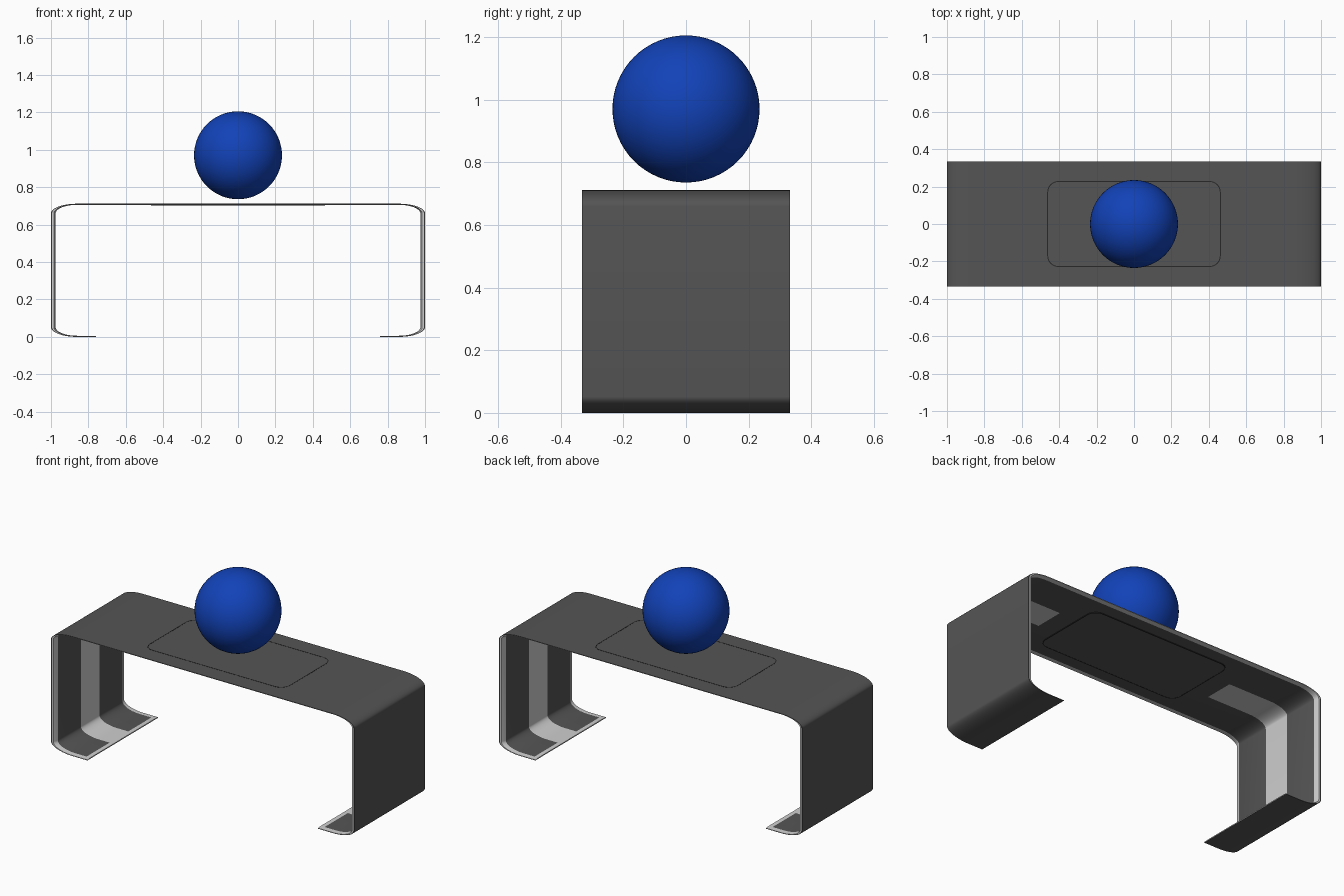
import bpy, bmesh, math

if "Cube" in bpy.data.objects:
    bpy.data.objects.remove(bpy.data.objects["Cube"])


def material(name, rgb):
    m = bpy.data.materials.new(name)
    m.diffuse_color = (*rgb, 1)
    m.use_nodes = True
    m.node_tree.nodes["Principled BSDF"].inputs["Base Color"].default_value = m.diffuse_color
    return m


dark = material("dark grey", (0.09, 0.09, 0.09))
light = material("light grey", (0.62, 0.62, 0.62))
blue = material("blue", (0.006, 0.055, 0.48))
black = material("groove black", (0.02, 0.02, 0.02))

TOP, RX, RZ = 0.712, 0.14, 0.052      # height and corner radii
TX, TZ = 0.025, 0.006                 # wall thickness of legs / top
STRIPE, FOOT, FOOT_RIM = 0.58, 0.76, 0.785


def finish(bm, name, mats, smooth=True):
    bmesh.ops.recalc_face_normals(bm, faces=bm.faces)
    me = bpy.data.meshes.new(name)
    bm.to_mesh(me)
    bm.free()
    for m in mats:
        me.materials.append(m)
    ob = bpy.data.objects.new(name, me)
    bpy.context.collection.objects.link(ob)
    if smooth:
        bpy.ops.object.select_all(action='DESELECT')
        bpy.context.view_layer.objects.active = ob
        ob.select_set(True)
        bpy.ops.object.shade_smooth_by_angle(angle=math.radians(30))
    return ob


# Path of the bent sheet, right half: (x, z, inward x, inward z)
half = [(STRIPE, TOP, 0, -TZ)]
N = 16
for i in range(N + 1):
    a = math.pi / 2 * (1 - i / N)
    c, s = math.cos(a), math.sin(a)
    half.append((1 - RX + RX * c, TOP - RZ + RZ * s, -TX * c, -TZ * s))
for i in range(N + 1):
    a = -math.pi / 2 * i / N
    c, s = math.cos(a), math.sin(a)
    half.append((1 - RX + RX * c, RZ + RZ * s, -TX * c, -TZ * s))
half += [(FOOT_RIM, 0, 0, TZ), (FOOT, 0, 0, TZ)]
path = [(-x, z, -dx, dz) for x, z, dx, dz in reversed(half)] + half

# Cross-section of the sheet: (y, share of thickness), with chamfered rim
W, RIM, ST = 0.333, 0.305, 0.0875
section = [(-W, 0), (W, 0), (W, .25), (W, .6), (RIM, 1), (ST, 1),
           (-ST, 1), (-RIM, 1), (-W, .6), (-W, .25)]
LIGHT_STRIPS = (2, 3, 7, 8)

# Bent table sheet: top, legs and feet in one sweep
bm = bmesh.new()
rings = [[bm.verts.new((x + dx * t, y, z + dz * t)) for y, t in section]
         for x, z, dx, dz in path]
n = len(section)
for k, (r0, r1) in enumerate(zip(rings, rings[1:])):
    tip = k in (0, len(rings) - 2)
    middle = k == len(half) - 1
    for j in range(n):
        f = bm.faces.new((r0[j], r0[(j + 1) % n], r1[(j + 1) % n], r1[j]))
        is_light = (j in LIGHT_STRIPS or (j == 5 and not middle)
                    or (tip and j in (4, 6)))
        f.material_index = 1 if is_light else 0
for r in (rings[0], rings[-1]):
    bm.faces.new(r).material_index = 1
finish(bm, "table_sheet", [dark, light])


def outline(hx, hy, r, z, bm):
    pts = []
    for q, (sx, sy) in enumerate(((1, 1), (-1, 1), (-1, -1), (1, -1))):
        for i in range(7):
            a = math.pi / 2 * (q + i / 6)
            pts.append(bm.verts.new((sx * (hx - r) + r * math.cos(a),
                                     sy * (hy - r) + r * math.sin(a), z)))
    return pts


def bridge(bm, a, b):
    for i in range(len(a)):
        j = (i + 1) % len(a)
        bm.faces.new((a[i], a[j], b[j], b[i]))


# Panel under the table top
bm = bmesh.new()
up = outline(.46, .228, .06, TOP - TZ + .001, bm)
low = outline(.46, .228, .06, TOP - TZ - .003, bm)
bridge(bm, up, low)
bm.faces.new(up)
bm.faces.new(low)
finish(bm, "underside_panel", [dark], False)

# Thin groove lines around the panel, above and below
for name, z0, z1 in (("top_groove", TOP - .001, TOP + .0008),
                     ("underside_groove", TOP - TZ - .0038, TOP - TZ + .001)):
    bm = bmesh.new()
    loops = [outline(.464, .230, .06, z0, bm), outline(.464, .230, .06, z1, bm),
             outline(.459, .225, .055, z1, bm), outline(.459, .225, .055, z0, bm)]
    for i in range(4):
        bridge(bm, loops[i], loops[(i + 1) % 4])
    finish(bm, name, [black], False)

# Floating ball
bm = bmesh.new()
bmesh.ops.create_uvsphere(bm, u_segments=64, v_segments=32, radius=0.235)
bmesh.ops.translate(bm, verts=bm.verts, vec=(0, 0, 0.971))
finish(bm, "ball", [blue])
